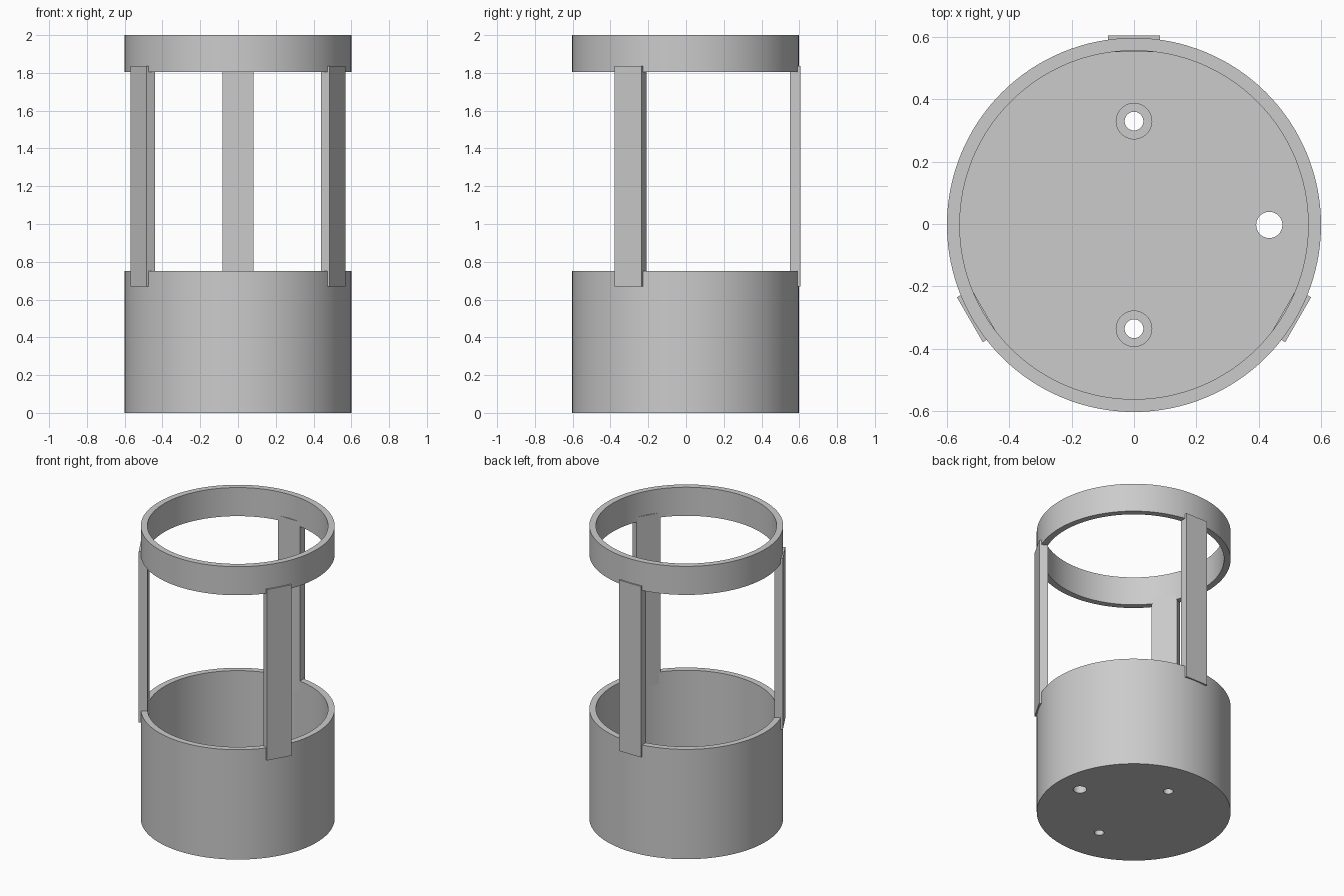
import bpy, bmesh, math
from mathutils import Matrix, Vector

cube = bpy.data.objects.get("Cube")
if cube:
    bpy.data.objects.remove(cube, do_unlink=True)

SEGMENTS = 128
OUTER, INNER = 0.6, 0.559
FLOOR = 0.075
CENTRE = Vector((0, -0.003, 0))

grey = bpy.data.materials.new("plain_grey")
colour = (0.6, 0.6, 0.6, 1)
grey.diffuse_color = colour
grey.use_nodes = True
grey.node_tree.nodes["Principled BSDF"].inputs["Base Color"].default_value = colour


def add_object(name, bm):
    bmesh.ops.recalc_face_normals(bm, faces=bm.faces)
    mesh = bpy.data.meshes.new(name)
    bm.to_mesh(mesh)
    bm.free()
    mesh.materials.append(grey)
    obj = bpy.data.objects.new(name, mesh)
    obj.location = CENTRE
    bpy.context.collection.objects.link(obj)
    return obj


def select_only(obj):
    bpy.ops.object.select_all(action="DESELECT")
    obj.select_set(True)
    bpy.context.view_layer.objects.active = obj


def smooth(obj):
    select_only(obj)
    bpy.ops.object.shade_smooth_by_angle(angle=math.radians(30))


def lathe(name, profile, closed):
    """Revolve a radius/height profile about z."""
    bm = bmesh.new()
    verts = [bm.verts.new((r, 0, z)) for r, z in profile]
    pairs = list(zip(verts, verts[1:]))
    if closed:
        pairs.append((verts[-1], verts[0]))
    edges = [bm.edges.new(p) for p in pairs]
    bmesh.ops.spin(bm, geom=verts + edges, cent=(0, 0, 0), axis=(0, 0, 1),
                   angle=math.tau, steps=SEGMENTS, use_merge=True)
    bmesh.ops.remove_doubles(bm, verts=bm.verts, dist=1e-5)
    if not closed:
        # cap the open floor rims with flat discs
        rims = [e for e in bm.edges if e.is_boundary]
        bmesh.ops.holes_fill(bm, edges=rims, sides=0)
    return add_object(name, bm)


def drill(target, x, y, radius, bottom, top):
    bm = bmesh.new()
    bmesh.ops.create_cone(bm, cap_ends=True, segments=48, radius1=radius,
                          radius2=radius, depth=top - bottom,
                          matrix=Matrix.Translation((x, y, (top + bottom) / 2)))
    cutter = add_object("hole_cutter", bm)
    cutter.hide_render = True
    select_only(target)
    cut = target.modifiers.new("hole", "BOOLEAN")
    cut.operation = "DIFFERENCE"
    cut.solver = "EXACT"
    cut.object = cutter
    bpy.ops.object.modifier_apply(modifier=cut.name)
    bpy.data.objects.remove(cutter, do_unlink=True)


# Base cup with a flat floor
cup = lathe("base_cup", [(INNER, FLOOR), (INNER, 0.75), (OUTER, 0.75), (OUTER, 0)], False)

# Two counterbored screw holes and one cable hole
for y in (-0.333, 0.333):
    drill(cup, 0, y, 0.03, -0.1, 0.2)
    drill(cup, 0, y, 0.057, FLOOR / 2, 0.2)
drill(cup, 0.434, 0, 0.042, -0.1, 0.2)
smooth(cup)

# Top ring
ring = lathe("top_ring", [(INNER, 1.805), (INNER, 2), (OUTER, 2), (OUTER, 1.805)], True)
smooth(ring)

# Three flat struts joining the cup and the ring
STRUT_IN, STRUT_OUT, WIDTH = 0.554, 0.608, 0.166
LOW, HIGH = 0.67, 1.837
for name, angle in (("back_strut", 90), ("right_strut", 210), ("left_strut", 330)):
    bm = bmesh.new()
    place = (Matrix.Rotation(math.radians(angle), 4, "Z")
             @ Matrix.Translation(((STRUT_IN + STRUT_OUT) / 2, 0, (LOW + HIGH) / 2))
             @ Matrix.Diagonal((STRUT_OUT - STRUT_IN, WIDTH, HIGH - LOW, 1)))
    bmesh.ops.create_cube(bm, size=1, matrix=place)
    add_object(name, bm)
